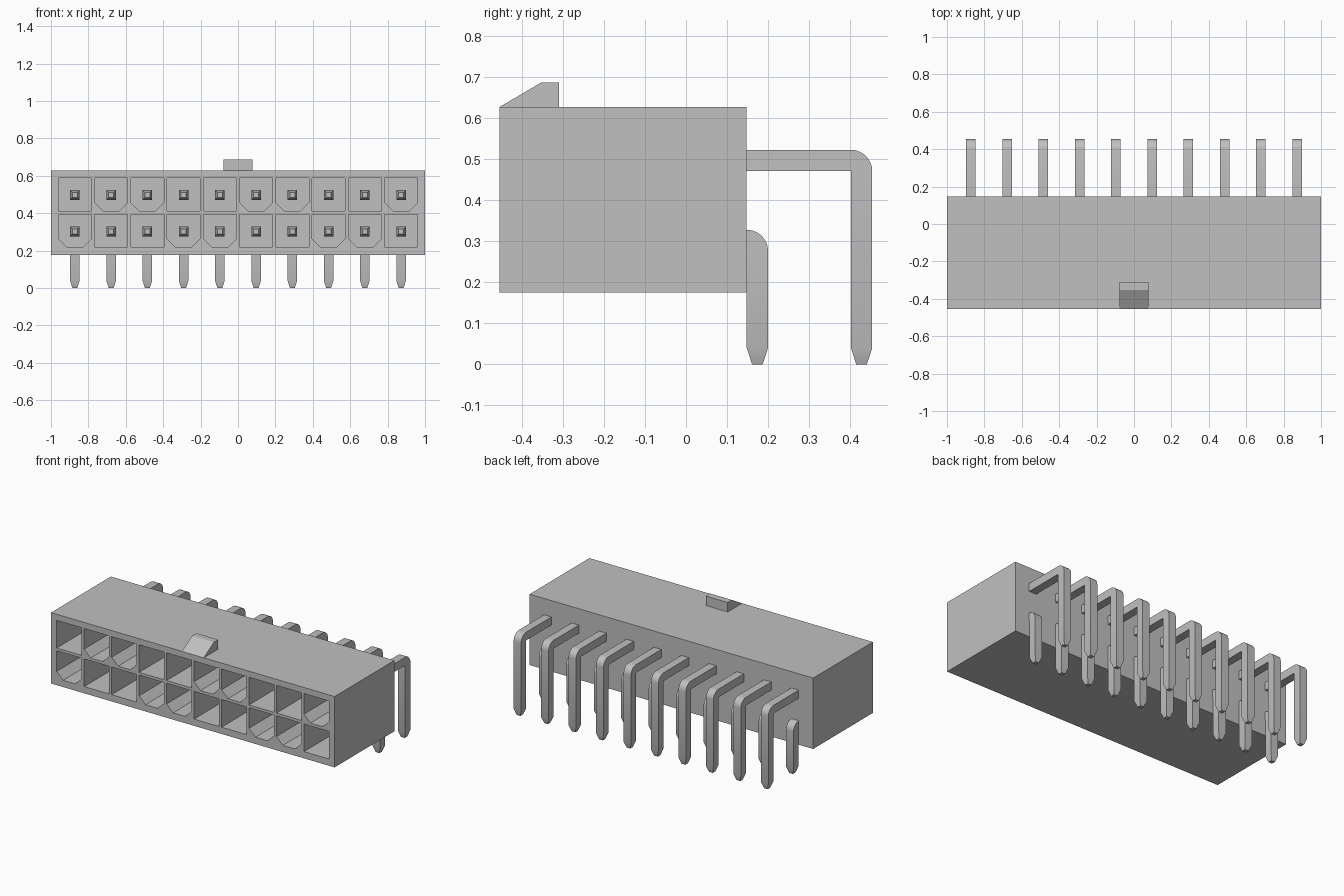
import bpy, bmesh, math
from mathutils import Vector

cube = bpy.data.objects.get("Cube")
if cube:
    bpy.data.objects.remove(cube, do_unlink=True)

grey = bpy.data.materials.new("light_grey")
grey.use_nodes = True
grey.diffuse_color = (0.53, 0.53, 0.53, 1)
grey.node_tree.nodes["Principled BSDF"].inputs["Base Color"].default_value = grey.diffuse_color

COUNT, PITCH = 10, 0.1938
ROWS = {"upper": 0.5, "lower": 0.306}
FRONT, BACK, BOTTOM, TOP = -0.455, 0.147, 0.175, 0.627
CAVITY_BACK, PIN_FRONT = 0.02, -0.2
HALF = 0.026
xs = [(i - (COUNT - 1) / 2) * PITCH for i in range(COUNT)]


def prism(bm, points, offset):
    """Extrude a closed outline along offset."""
    face = bm.faces.new([bm.verts.new(p) for p in points])
    result = bmesh.ops.extrude_face_region(bm, geom=[face])
    moved = [v for v in result["geom"] if isinstance(v, bmesh.types.BMVert)]
    bmesh.ops.translate(bm, verts=moved, vec=offset)
    bmesh.ops.recalc_face_normals(bm, faces=bm.faces[:])


def finish(bm, name):
    mesh = bpy.data.meshes.new(name)
    bm.to_mesh(mesh)
    bm.free()
    mesh.materials.append(grey)
    obj = bpy.data.objects.new(name, mesh)
    bpy.context.collection.objects.link(obj)
    return obj


# Housing block
bm = bmesh.new()
prism(bm, [(-1, FRONT, BOTTOM), (1, FRONT, BOTTOM), (1, FRONT, TOP), (-1, FRONT, TOP)],
      (0, BACK - FRONT, 0))
housing = finish(bm, "housing")

# Socket cavities: square, or with both lower corners cut off
bm = bmesh.new()
h, c = 0.088, 0.045
for row, z in ROWS.items():
    for i, x in enumerate(xs):
        keyed = (i % 4 in (1, 2)) == (row == "upper")
        if keyed:
            outline = [(-h + c, -h), (h - c, -h), (h, -h + c), (h, h), (-h, h), (-h, -h + c)]
        else:
            outline = [(-h, -h), (h, -h), (h, h), (-h, h)]
        prism(bm, [(x + a, FRONT - 0.05, z + b) for a, b in outline],
              (0, CAVITY_BACK - FRONT + 0.05, 0))
cutter = finish(bm, "socket_cutter")
cutter.hide_render = True
cut = housing.modifiers.new("sockets", "BOOLEAN")
cut.operation, cut.solver, cut.object = "DIFFERENCE", "EXACT", cutter
bpy.context.view_layer.objects.active = housing
bpy.ops.object.modifier_apply(modifier=cut.name)
bpy.data.objects.remove(cutter, do_unlink=True)

# Latch ramp on top
bm = bmesh.new()
prism(bm, [(-0.077, y, z) for y, z in
           [(FRONT, TOP), (-0.31, TOP), (-0.31, 0.687), (-0.353, 0.687)]], (0.154, 0, 0))
finish(bm, "latch_ramp")


def bent_pin(name, x, z, y):
    """Square pin running back at height z, then down at depth y, with tapered ends."""
    bm = bmesh.new()
    r = 2 * HALF
    arc = [(y - HALF + r * math.sin(t), z - HALF + r * math.cos(t))
           for t in (math.pi / 2 * k / 8 for k in range(9))]
    outline = [(PIN_FRONT, z + HALF)] + arc + [(y + HALF, 0), (y - HALF, 0),
              (y - HALF, z - HALF), (PIN_FRONT, z - HALF)]
    prism(bm, [(x - HALF, a, b) for a, b in outline], (r, 0, 0))
    for point, normal in (((0, 0, 0.04), (0, 0, 1)), ((0, PIN_FRONT + 0.04, 0), (0, 1, 0))):
        bmesh.ops.bisect_plane(bm, geom=bm.verts[:] + bm.edges[:] + bm.faces[:],
                               plane_co=point, plane_no=normal)
    for v in bm.verts:
        for end, hit in ((Vector((x, y, 0)), abs(v.co.z) < 0.001),
                         (Vector((x, PIN_FRONT, z)), abs(v.co.y - PIN_FRONT) < 0.001)):
            if hit:
                v.co = end + (v.co - end) * 0.5
    pin = finish(bm, name)
    bpy.ops.object.select_all(action="DESELECT")
    pin.select_set(True)
    bpy.context.view_layer.objects.active = pin
    bpy.ops.object.shade_smooth_by_angle(angle=math.radians(20))


# Two rows of right-angle pins
for i, x in enumerate(xs):
    bent_pin(f"upper_pin_{i + 1}", x, 0.497, 0.428)
    bent_pin(f"lower_pin_{i + 1}", x, 0.302, 0.174)
